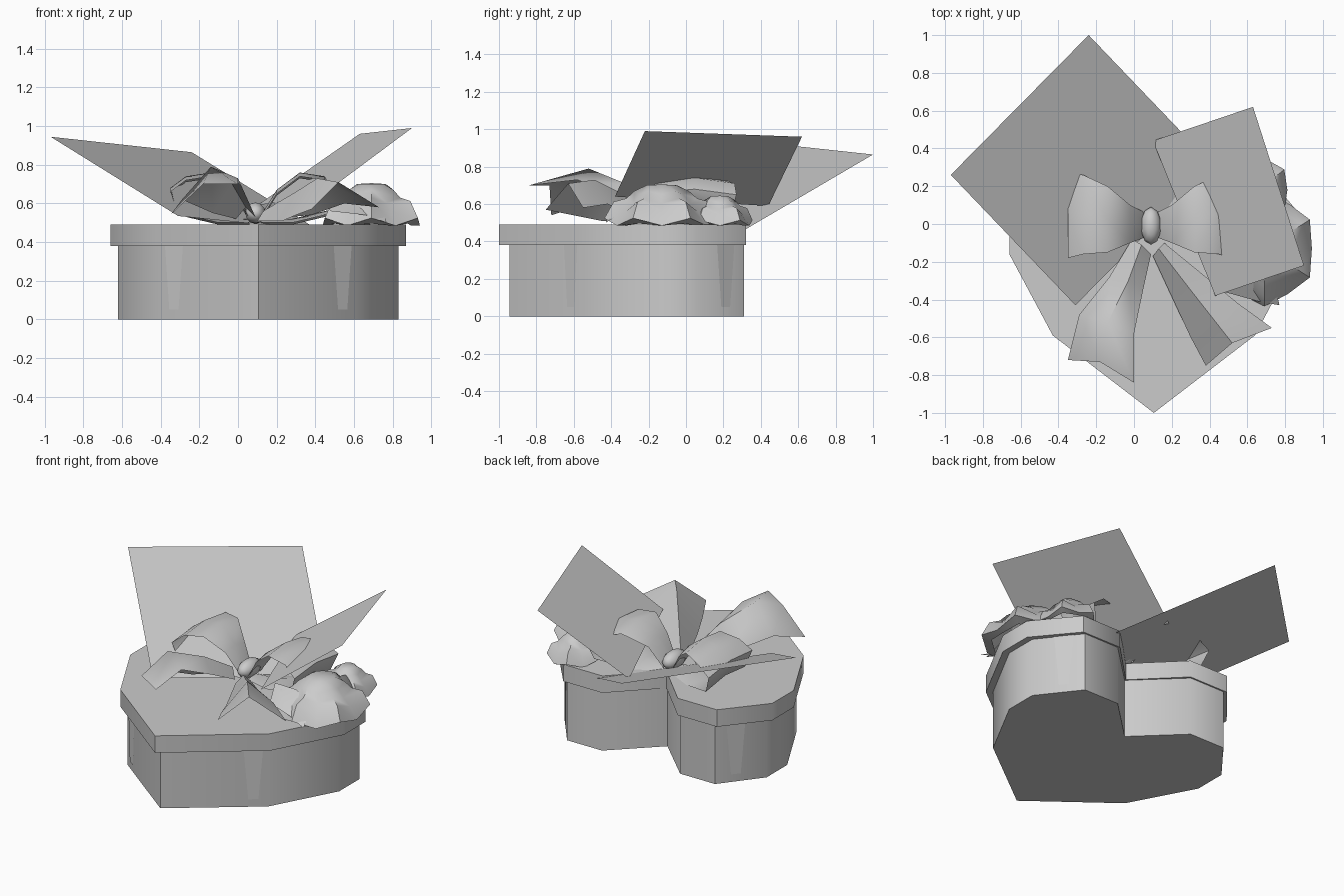
import bpy, bmesh, math
from mathutils import Vector

cube = bpy.data.objects.get("Cube")
if cube:
    bpy.data.objects.remove(cube, do_unlink=True)

grey = bpy.data.materials.new("soft_grey")
grey.use_nodes = True
COLOUR = (0.6, 0.6, 0.6, 1)
grey.diffuse_color = COLOUR
grey.node_tree.nodes["Principled BSDF"].inputs["Base Color"].default_value = COLOUR


def finish(name, bm, angle=50):
    mesh = bpy.data.meshes.new(name)
    bm.to_mesh(mesh)
    bm.free()
    mesh.materials.append(grey)
    ob = bpy.data.objects.new(name, mesh)
    bpy.context.collection.objects.link(ob)
    bpy.ops.object.select_all(action="DESELECT")
    ob.select_set(True)
    bpy.context.view_layer.objects.active = ob
    bpy.ops.object.shade_smooth_by_angle(angle=math.radians(angle))
    return ob


def sheet(name, rows, wrap=False):
    """Surface through equal rows of points."""
    bm = bmesh.new()
    grid = [[bm.verts.new(p) for p in row] for row in rows]
    for a, b in zip(grid, grid[1:]):
        n = len(a)
        for i in range(n if wrap else n - 1):
            j = (i + 1) % n
            bm.faces.new((a[i], a[j], b[j], b[i]))
    bmesh.ops.remove_doubles(bm, verts=bm.verts, dist=0.0005)
    return finish(name, bm, 60)


# Heart-shaped box and lid
MID = 0.105


def heart(half):
    right = [(MID + x, y) for x, y in half]
    left = [(MID - x, y) for x, y in half[-2:0:-1]]
    return right + left


def prism(name, outline, z0, z1):
    bm = bmesh.new()
    face = bm.faces.new([bm.verts.new((x, y, z0)) for x, y in outline])
    top = bmesh.ops.extrude_face_region(bm, geom=[face])
    verts = [v for v in top["geom"] if isinstance(v, bmesh.types.BMVert)]
    bmesh.ops.translate(bm, verts=verts, vec=(0, 0, z1 - z0))
    bmesh.ops.recalc_face_normals(bm, faces=bm.faces)
    return finish(name, bm)


lid_half = [(0, -1), (0.535, -0.59), (0.765, -0.16), (0.765, 0.06),
            (0.55, 0.32), (0.27, 0.32), (0, 0.05)]
base_half = [(0, -0.945), (0.505, -0.56), (0.725, -0.15), (0.725, 0.06),
             (0.53, 0.31), (0.28, 0.31), (0, 0.04)]
prism("box_base", heart(base_half), 0, 0.4)
prism("box_lid", heart(lid_half), 0.38, 0.49)

# Tapered ribbon strips on the box walls
for label, k, t in (("front", 0, 0.86), ("back", 3, 0.6)):
    a, b = Vector(base_half[k]), Vector(base_half[k + 1])
    along = (b - a).normalized()
    out = Vector((along.y, -along.x)) * 0.004
    for side, s in (("left", 1), ("right", -1)):
        rows = []
        for z, w in ((0.05, 0.03), (0.38, 0.058)):
            ends = [a.lerp(b, t) + out + along * w * e for e in (-s, s)]
            rows.append([(MID + s * p.x, p.y, z) for p in ends])
        sheet(f"{label}_{side}_strip", rows)

# Two cards leaning on the bow
sheet("large_card", [[(-0.97, 0.26, 0.945), (-0.31, -0.43, 0.535)],
                     [(-0.24, 1.0, 0.865), (0.42, 0.31, 0.46)]][::-1])
sheet("small_card", [[(0.10, 0.44, 0.59), (0.43, -0.38, 0.64)],
                     [(0.63, 0.62, 0.96), (0.90, -0.22, 0.99)]])

# Bow loops: x, z, front y, back y along the ribbon
loop = [(0.06, 0.53, -0.07, 0.06), (-0.02, 0.66, -0.10, 0.10),
        (-0.14, 0.75, -0.15, 0.20), (-0.27, 0.73, -0.16, 0.26),
        (-0.35, 0.67, -0.18, 0.27), (-0.31, 0.56, -0.16, 0.24),
        (-0.10, 0.51, -0.11, 0.14), (0.06, 0.51, -0.07, 0.06)]
for side, s in (("right", 1), ("left", -1)):
    rows = []
    for x, z, y0, y1 in loop:
        px = 0.09 + s * (x - 0.09)
        rows.append([(px, y0, z - 0.01), (px, (y0 + y1) / 2, z + 0.01), (px, y1, z - 0.02)])
    sheet(f"bow_loop_{side}", rows)

# Bow tails
sheet("bow_tail_right", [
    [(-0.01, -0.08, 0.52), (0.04, -0.11, 0.58), (0.09, -0.16, 0.53)],
    [(-0.13, -0.28, 0.55), (-0.03, -0.30, 0.70), (0.05, -0.34, 0.62)],
    [(-0.29, -0.48, 0.62), (-0.14, -0.52, 0.79), (0.0, -0.58, 0.73)],
    [(-0.35, -0.72, 0.54), (-0.18, -0.73, 0.70), (0.0, -0.84, 0.70)]])
sheet("bow_tail_left", [
    [(0.10, -0.17, 0.51), (0.13, -0.13, 0.56), (0.16, -0.10, 0.52)],
    [(0.23, -0.45, 0.51), (0.30, -0.35, 0.66), (0.38, -0.28, 0.54)],
    [(0.30, -0.60, 0.54), (0.41, -0.49, 0.73), (0.55, -0.42, 0.60)],
    [(0.38, -0.75, 0.57), (0.52, -0.63, 0.71), (0.73, -0.55, 0.58)]])

# Bow knot
bm = bmesh.new()
bmesh.ops.create_uvsphere(bm, u_segments=10, v_segments=6, radius=1)
for v in bm.verts:
    v.co = (0.09 + v.co.x * 0.055, -0.01 + v.co.y * 0.1, 0.55 + v.co.z * 0.055)
finish("bow_knot", bm, 60)


# Flowers: domed centre and drooping, scalloped petals
def flower(name, cx, cy, size, height, petals):
    rings = [(0, 1, 0), (0.28, 0.98, 0), (0.48, 0.80, 0.04), (0.62, 0.60, 0.06),
             (0.82, 0.46, 0.12), (1, 0.08, 0.10), (0.8, 0, 0.05)]
    rows = []
    n = petals * 2
    for r, h, wave in rings:
        row = []
        for i in range(n):
            ripple = wave * (1 if i % 2 else -1)
            a = math.tau * i / n
            rr = size * (r + ripple * 0.5)
            row.append((cx + rr * math.cos(a), cy + rr * 1.1 * math.sin(a),
                        0.485 + height * max(0, h + ripple)))
        rows.append(row)
    sheet(name, rows, wrap=True)


flower("large_flower", 0.69, -0.13, 0.265, 0.22, 6)
flower("small_flower", 0.66, 0.18, 0.16, 0.16, 5)

# Leaf under the large flower
sheet("leaf", [[(0.42, -0.22, 0.62), (0.48, -0.36, 0.56)],
               [(0.60, -0.26, 0.64), (0.66, -0.41, 0.54)],
               [(0.74, -0.30, 0.58), (0.77, -0.43, 0.50)]])
